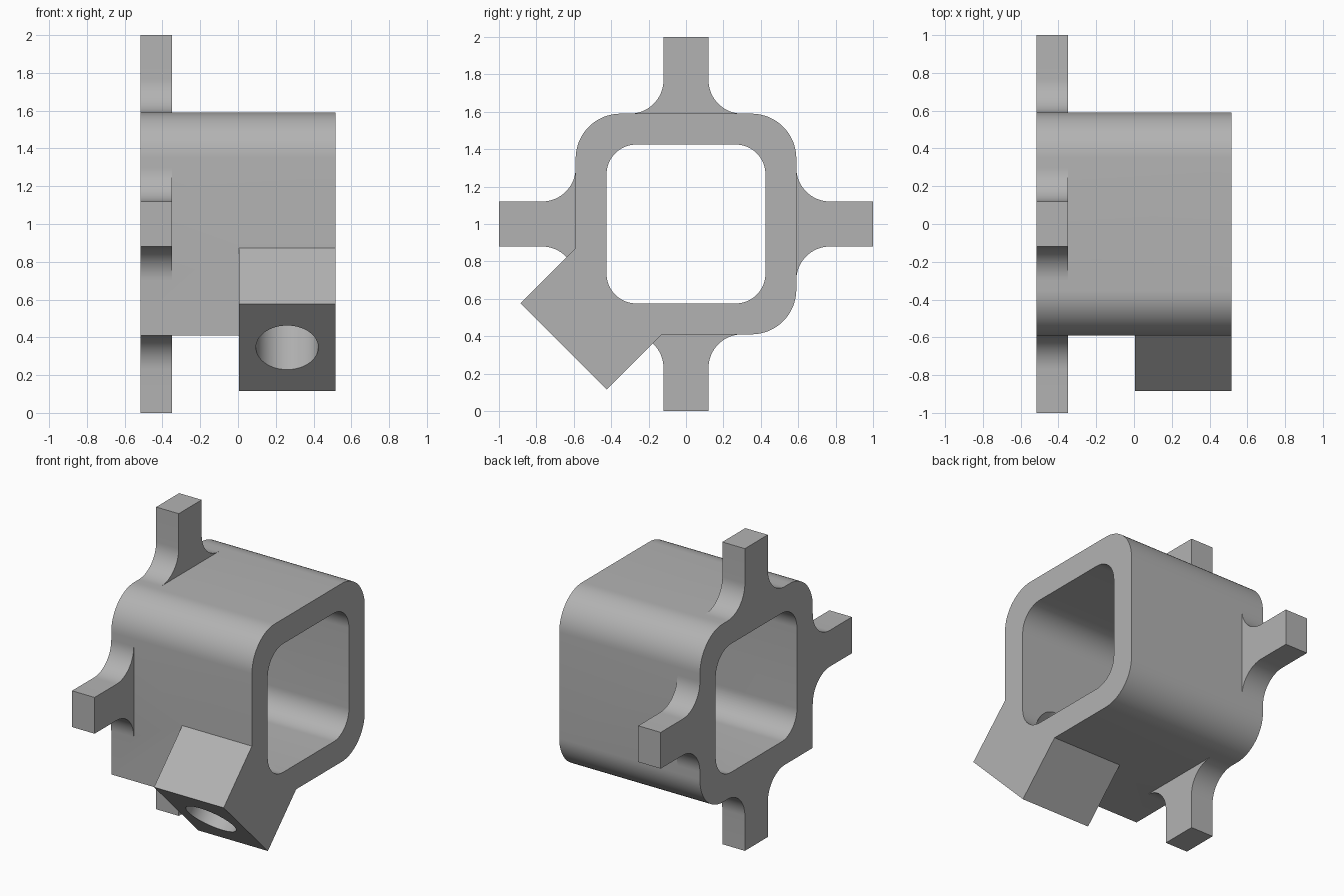
import bpy
import bmesh
from math import sin, cos, pi, radians
from mathutils import Matrix, Vector

cube = bpy.data.objects.get("Cube")
if cube:
    bpy.data.objects.remove(cube, do_unlink=True)

grey = bpy.data.materials.new("plain grey")
grey.use_nodes = True
grey.diffuse_color = (0.45, 0.45, 0.45, 1)
grey.node_tree.nodes["Principled BSDF"].inputs["Base Color"].default_value = grey.diffuse_color

HALF = 0.515      # half length of the sleeve along x
MID = 1.0         # height of the sleeve axis


def arc(cy, cz, r, start, end, steps=16):
    """Points of an arc, angles in degrees."""
    angles = [radians(start + (end - start) * i / steps) for i in range(steps + 1)]
    return [(cy + r * cos(a), cz + r * sin(a)) for a in angles]


def rounded_square(half, r, sharp=None):
    """Square outline with rounded corners; corner number 'sharp' stays square."""
    pts = []
    for k, (sy, sz) in enumerate([(1, 1), (-1, 1), (-1, -1), (1, -1)]):
        if k == sharp:
            pts.append((sy * half, sz * half))
        else:
            pts += arc(sy * (half - r), sz * (half - r), r, 90 * k, 90 * k + 90)
    return pts


def prism(name, outline, x0, x1, turn=0):
    """Extrude a (y, z) outline about the sleeve axis from x0 to x1."""
    bm = bmesh.new()
    face = bm.faces.new([bm.verts.new((x0, y, z)) for y, z in outline])
    ext = bmesh.ops.extrude_face_region(bm, geom=[face])
    moved = [v for v in ext["geom"] if isinstance(v, bmesh.types.BMVert)]
    bmesh.ops.translate(bm, verts=moved, vec=(x1 - x0, 0, 0))
    bmesh.ops.transform(bm, verts=bm.verts, matrix=Matrix.Translation((0, 0, MID))
                        @ Matrix.Rotation(radians(turn), 4, "X"))
    bmesh.ops.recalc_face_normals(bm, faces=bm.faces)
    return finish(name, bm)


def finish(name, bm):
    mesh = bpy.data.meshes.new(name)
    bm.to_mesh(mesh)
    bm.free()
    mesh.materials.append(grey)
    obj = bpy.data.objects.new(name, mesh)
    bpy.context.collection.objects.link(obj)
    return obj


def combine(target, other, operation):
    """Apply a boolean and remove the helper."""
    mod = target.modifiers.new(operation.lower(), "BOOLEAN")
    mod.operation = operation
    mod.solver = "EXACT"
    mod.object = other
    bpy.context.view_layer.objects.active = target
    bpy.ops.object.modifier_apply(modifier=mod.name)
    bpy.data.objects.remove(other, do_unlink=True)


# Sleeve: rounded square with one square corner at the lower front
sleeve = prism("square_sleeve", rounded_square(0.59, 0.24, sharp=2), -HALF, HALF)

# Four filleted tabs at the right end
side = [(0.12, 1.0)] + arc(0.30, 0.77, 0.18, 180, 270) + [(0.30, 0.5)]
tab = side + [(-y, z) for y, z in reversed(side)]
for k in range(4):
    combine(sleeve, prism("tab", tab, -HALF, -0.35, 90 * k), "UNION")

# Diagonal boss on the lower front corner (drawn pointing down, then turned)
boss = [(-0.327, -0.925), (0.327, -0.925), (0.327, -0.5), (-0.327, -0.5)]
combine(sleeve, prism("boss", boss, 0.005, HALF, -45), "UNION")

# Square bore through the sleeve
combine(sleeve, prism("bore", rounded_square(0.425, 0.16), -1, 1), "DIFFERENCE")

# Round hole through the boss into the bore
bm = bmesh.new()
direction = Vector((0, -1, -1)).normalized()
place = (Matrix.Translation(Vector((0.26, 0, MID)) + direction * 0.75)
         @ direction.to_track_quat("Z", "Y").to_matrix().to_4x4())
bmesh.ops.create_cone(bm, cap_ends=True, segments=64, radius1=0.165, radius2=0.165,
                      depth=0.8, matrix=place)
combine(sleeve, finish("boss_hole", bm), "DIFFERENCE")

# Smooth curves, crisp edges
bpy.ops.object.select_all(action="DESELECT")
sleeve.select_set(True)
bpy.context.view_layer.objects.active = sleeve
bpy.ops.object.shade_smooth_by_angle(angle=radians(30))
